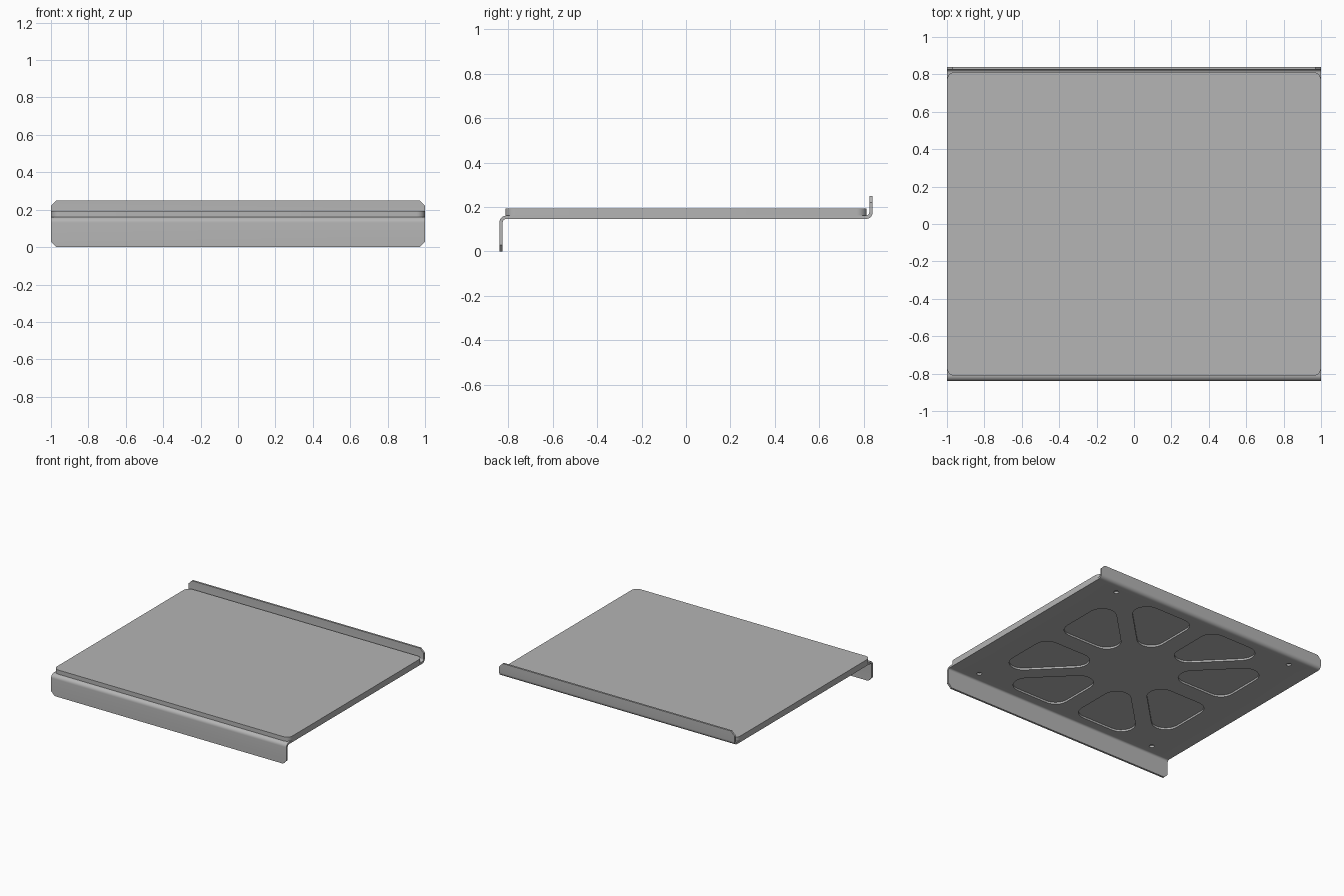
import bpy, bmesh, math
from mathutils import Vector, Matrix

cube = bpy.data.objects.get("Cube")
if cube:
    bpy.data.objects.remove(cube, do_unlink=True)

grey = bpy.data.materials.new("plain grey")
grey.use_nodes = True
grey.diffuse_color = (0.46, 0.46, 0.46, 1)
grey.node_tree.nodes["Principled BSDF"].inputs["Base Color"].default_value = grey.diffuse_color


def rounded(corners, steps=8):
    """Outline from (u, v, radius) corners, with arcs where the radius is set."""
    out = []
    for i, (u, v, r) in enumerate(corners):
        p = Vector((u, v))
        if r == 0:
            out.append(p)
            continue
        a = (Vector(corners[i - 1][:2]) - p).normalized()
        b = (Vector(corners[(i + 1) % len(corners)][:2]) - p).normalized()
        half = a.angle(b) / 2
        centre = p + (a + b).normalized() * r / math.sin(half)
        start = p + a * r / math.tan(half) - centre
        end = p + b * r / math.tan(half) - centre
        turn = math.atan2(start.x * end.y - start.y * end.x, start.dot(end))
        for k in range(steps + 1):
            out.append(centre + Matrix.Rotation(turn * k / steps, 2) @ start)
    return out


def prism(bm, outline, place, depth):
    """Extrude an outline, placed in space by a function, along a vector."""
    face = bm.faces.new([bm.verts.new(place(p)) for p in outline])
    new = bmesh.ops.extrude_face_region(bm, geom=[face])["geom"]
    bmesh.ops.translate(bm, vec=depth, verts=[g for g in new if isinstance(g, bmesh.types.BMVert)])


def make(name, bm):
    bmesh.ops.recalc_face_normals(bm, faces=bm.faces)
    mesh = bpy.data.meshes.new(name)
    bm.to_mesh(mesh)
    bm.free()
    mesh.materials.append(grey)
    obj = bpy.data.objects.new(name, mesh)
    bpy.context.collection.objects.link(obj)
    return obj


def activate(obj):
    bpy.ops.object.select_all(action='DESELECT')
    obj.select_set(True)
    bpy.context.view_layer.objects.active = obj


# Bent sheet: front flange down, back flange up
bm = bmesh.new()
section = rounded([(-.84, 0, 0), (-.825, 0, 0), (-.825, .146, .015), (.84, .146, .03),
                   (.84, .25, 0), (.825, .25, 0), (.825, .161, .015), (-.84, .161, .03)])
prism(bm, section, lambda p: (-1, p.x, p.y), Vector((2, 0, 0)))

# Clipped corners at the flange tips
tips = [e for e in bm.edges
        if all(abs(v.co.x) > .99 and (v.co.z < .001 or v.co.z > .249) for v in e.verts)
        and abs(e.verts[0].co.x - e.verts[1].co.x) < .01]
bmesh.ops.bevel(bm, geom=tips, offset=.03, segments=1, affect='EDGES')
sheet = make("bent_sheet", bm)

# Cutter: eight rounded triangles and four screw holes
bm = bmesh.new()
triangle = rounded([(.15, .07, .1), (.75, .07, .1), (.75, .67, .1)])
screw = [Vector((.018 * math.cos(a), .018 * math.sin(a)))
         for a in (math.tau * k / 20 for k in range(20))]
up = Vector((0, 0, .1))
for sx in (1, -1):
    for sy in (1, -1):
        prism(bm, triangle, lambda p: (sx * p.x, sy * p.y, .1), up)
        prism(bm, triangle, lambda p: (sx * p.y, sy * p.x, .1), up)
        prism(bm, screw, lambda p: (sx * .787 + p.x, sy * .745 + p.y, .1), up)
cutter = make("hole_cutter", bm)
cutter.hide_render = True

activate(sheet)
cut = sheet.modifiers.new("holes", 'BOOLEAN')
cut.object = cutter
cut.operation = 'DIFFERENCE'
cut.solver = 'EXACT'
bpy.ops.object.modifier_apply(modifier=cut.name)
bpy.data.objects.remove(cutter, do_unlink=True)

# Flat panel with rounded corners resting on the sheet
bm = bmesh.new()
panel_outline = rounded([(-1, -.813, .045), (1, -.813, .045), (1, .813, .045), (-1, .813, .045)])
prism(bm, panel_outline, lambda p: (p.x, p.y, .161), Vector((0, 0, .032)))
panel = make("top_panel", bm)

for obj in (sheet, panel):
    activate(obj)
    bpy.ops.object.shade_smooth_by_angle(angle=math.radians(30))
